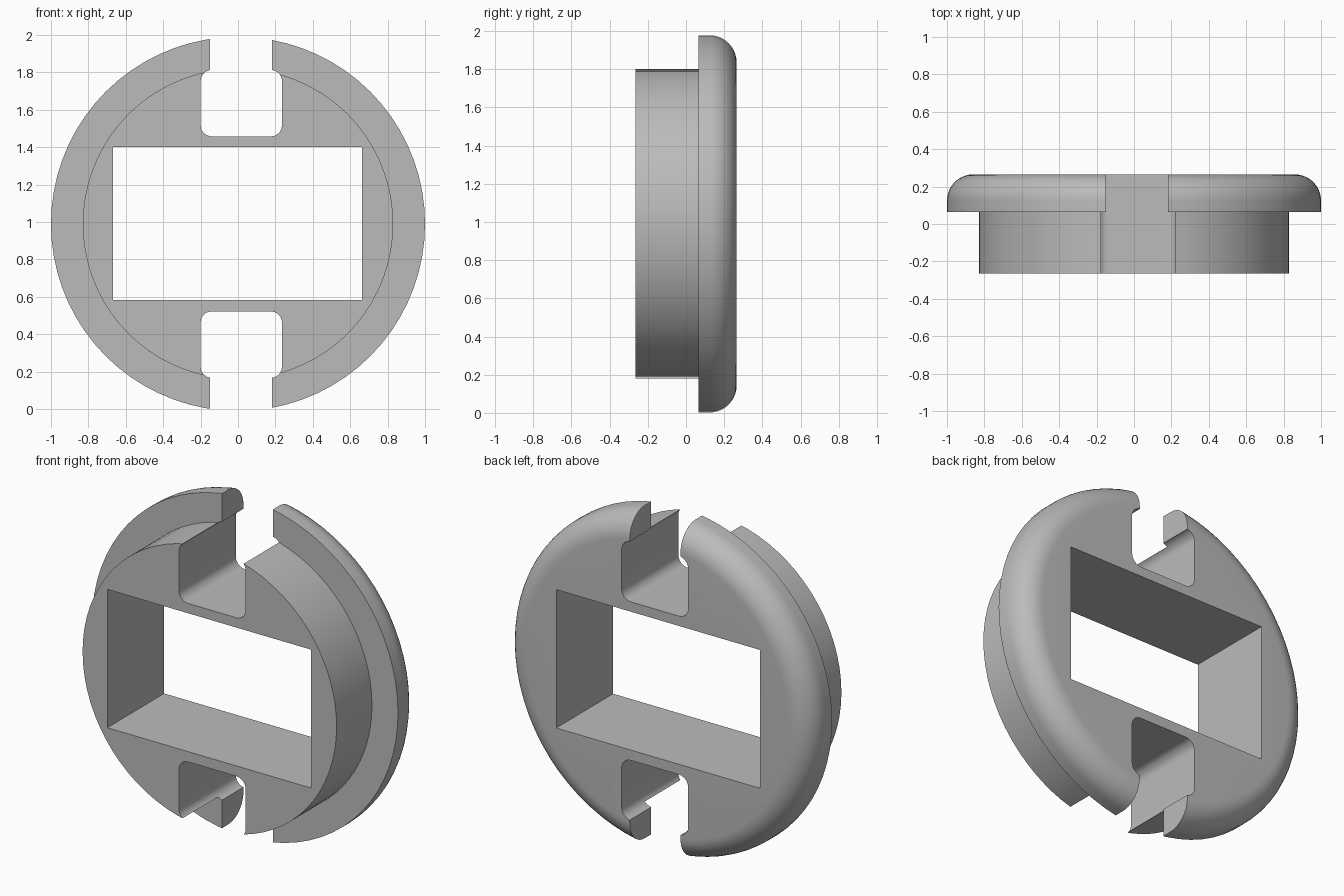
import bpy, bmesh
from math import sin, cos, pi, radians
from mathutils import Matrix, Vector

if "Cube" in bpy.data.objects:
    bpy.data.objects.remove(bpy.data.objects["Cube"], do_unlink=True)

CENTRE_Z = 0.99
BACK, STEP, FRONT = 0.265, 0.065, -0.265

grey = bpy.data.materials.new("plain grey")
grey.use_nodes = True
colour = (0.5, 0.5, 0.5, 1)
grey.diffuse_color = colour
grey.node_tree.nodes["Principled BSDF"].inputs["Base Color"].default_value = colour


def finish(bm, name):
    bmesh.ops.recalc_face_normals(bm, faces=bm.faces)
    mesh = bpy.data.meshes.new(name)
    bm.to_mesh(mesh)
    bm.free()
    mesh.materials.append(grey)
    obj = bpy.data.objects.new(name, mesh)
    bpy.context.collection.objects.link(obj)
    return obj


def lathe(name, profile, steps):
    """Spin (radius, y) points around the y axis."""
    bm = bmesh.new()
    verts = [bm.verts.new((r, y, 0)) for r, y in profile]
    edges = [bm.edges.new(pair) for pair in zip(verts, verts[1:])]
    bmesh.ops.spin(bm, geom=verts + edges, cent=(0, 0, 0), axis=(0, 1, 0),
                   angle=2 * pi, steps=steps)
    bmesh.ops.remove_doubles(bm, verts=bm.verts, dist=1e-4)
    bmesh.ops.translate(bm, verts=bm.verts, vec=(0, 0, CENTRE_Z))
    return finish(bm, name)


def prism(name, x0, x1, z0, z1, radius=0.0):
    """Rectangle with optional round corners, running through along y."""
    corners = [(x1, z1, -1, -1), (x0, z1, 1, -1), (x0, z0, 1, 1), (x1, z0, -1, 1)]
    points = []
    for i, (x, z, sx, sz) in enumerate(corners):
        for k in range(9 if radius else 1):
            a = (i + k / 8) * pi / 2
            points.append((x + radius * (sx + cos(a)), z + radius * (sz + sin(a))))
    bm = bmesh.new()
    face = bm.faces.new([bm.verts.new((x, -0.5, z)) for x, z in points])
    out = bmesh.ops.extrude_face_region(bm, geom=[face])
    moved = [v for v in out["geom"] if isinstance(v, bmesh.types.BMVert)]
    bmesh.ops.translate(bm, verts=moved, vec=(0, 1, 0))
    obj = finish(bm, name)
    obj.hide_render = True
    return obj


# Stepped disc: narrow plug in front, wide flange with a rounded rim behind
fillet = 0.14
rim = [(1 - fillet + fillet * cos(a), BACK - fillet + fillet * sin(a))
       for a in (k * pi / 20 for k in range(11))]
profile = [(0, FRONT), (0.83, FRONT), (0.83, STEP), (1, STEP)] + rim + [(0, BACK)]
body = lathe("grommet_body", profile, 72)

# Window, then a rounded notch and an open slot at top and bottom
cutters = [prism("window_cutter", -0.668, 0.662, 0.583, 1.4)]
for side in (1, -1):
    def span(near, far):
        return sorted((CENTRE_Z + side * near, CENTRE_Z + side * far))
    cutters.append(prism("notch_cutter", -0.2, 0.235, *span(0.468, 0.823), 0.06))
    cutters.append(prism("slot_cutter", -0.15, 0.182, *span(0.7, 1.2)))

bpy.context.view_layer.objects.active = body
for cutter in cutters:
    mod = body.modifiers.new(cutter.name, "BOOLEAN")
    mod.operation = "DIFFERENCE"
    mod.solver = "EXACT"
    mod.object = cutter
    bpy.ops.object.modifier_apply(modifier=mod.name)
for cutter in cutters:
    bpy.data.objects.remove(cutter, do_unlink=True)

# Smooth the round surfaces, keep the edges sharp
bpy.ops.object.select_all(action="DESELECT")
body.select_set(True)
bpy.ops.object.shade_smooth_by_angle(angle=radians(30))
